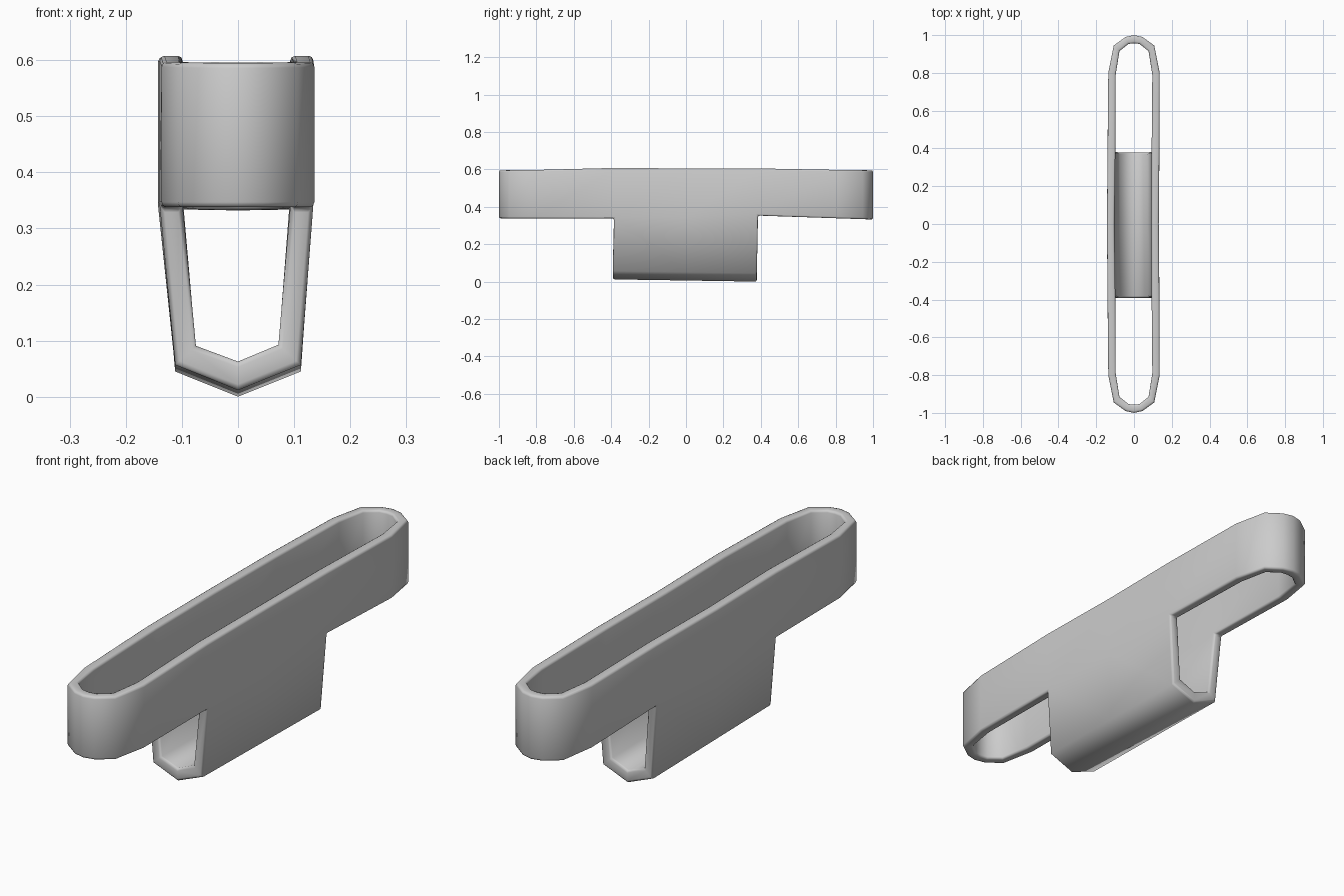
import bpy, bmesh, math

if "Cube" in bpy.data.objects:
    bpy.data.objects.remove(bpy.data.objects["Cube"])

HALF = 0.385  # half length of the lower trough


def lerp(table, y):
    for (a, u), (b, v) in zip(table, table[1:]):
        if y <= b:
            return u + (v - u) * (y - a) / (b - a)
    return table[-1][1]


# hand-made waviness of the upper rim and the lower edge
RIM = [(-1, 0.60), (-0.6, 0.604), (-0.38, 0.613), (0, 0.610), (0.25, 0.615), (0.5, 0.606), (1, 0.60)]
LOWER = [(-1, 0.343), (-0.385, 0.343), (0.385, 0.358), (1, 0.337)]


def shift(y):
    return -0.006 * max(0, 1 - abs(y) / 0.7)


# quarter outline of the band, outer and inner, from the middle to the end
outer_q = [(0.137, 0), (0.137, HALF), (0.136, 0.8), (0.107, 0.945), (0.045, 0.99), (0, 1.0)]
inner_q = [(0.098, 0), (0.096, HALF), (0.097, 0.79), (0.077, 0.915), (0.03, 0.953), (0, 0.957)]


def full(q):
    right_back = q
    left_back = [(-x, y) for x, y in reversed(q[:-1])]
    left_front = [(-x, -y) for x, y in q[1:]]
    right_front = [(x, -y) for x, y in reversed(q[1:-1])]
    return right_back + left_back + left_front + right_front


bm = bmesh.new()


def ring(q, table):
    return [bm.verts.new((x + shift(y), y, lerp(table, y))) for x, y in full(q)]


# band: closed upright loop, open underneath where the trough joins
ot, it = ring(outer_q, RIM), ring(inner_q, RIM)
ob, ib = ring(outer_q, LOWER), ring(inner_q, LOWER)
n = len(ot)
for i in range(n):
    j = (i + 1) % n
    bm.faces.new((ot[i], it[i], it[j], ot[j]))
    bm.faces.new((ob[i], ob[j], ot[j], ot[i]))
    bm.faces.new((it[i], it[j], ib[j], ib[i]))
    if abs(ob[i].co.y) > HALF + 0.01 or abs(ob[j].co.y) > HALF + 0.01:
        bm.faces.new((ob[i], ib[i], ib[j], ob[j]))

# trough: V-bottomed section hung from the middle of the band
outer_s = [(0.112, 0.05), (0, 0.005), (-0.112, 0.05)]
inner_s = [(0.072, 0.086), (0, 0.056), (-0.075, 0.084)]


def find(verts, side, y):
    return next(v for v in verts if v.co.x * side > 0 and abs(v.co.y - y) < 1e-4)


def chain(verts, section, y):
    y2, dz = y - 0.006, 0.006 * (1 - y / HALF)
    mid = [bm.verts.new((x, y2, z + dz)) for x, z in section]
    return [find(verts, 1, y)] + mid + [find(verts, -1, y)]


ends = [(chain(ob, outer_s, y), chain(ib, inner_s, y)) for y in (-HALF, 0, HALF)]
for (oa, ia), (oc, ic) in zip(ends, ends[1:]):
    for k in range(4):
        bm.faces.new((oa[k], oa[k + 1], oc[k + 1], oc[k]))
        bm.faces.new((ia[k], ic[k], ic[k + 1], ia[k + 1]))
for o, i in (ends[0], ends[-1]):
    for k in range(4):
        bm.faces.new((o[k], i[k], i[k + 1], o[k + 1]))

bmesh.ops.recalc_face_normals(bm, faces=bm.faces[:])
low = min(v.co.z for v in bm.verts)
bmesh.ops.translate(bm, verts=bm.verts[:], vec=(0, 0, -low))
mesh = bpy.data.meshes.new("band_with_trough")
bm.to_mesh(mesh)
bm.free()
obj = bpy.data.objects.new("band_with_trough", mesh)
bpy.context.collection.objects.link(obj)

# softened rims
bev = obj.modifiers.new("rim", "BEVEL")
bev.width, bev.segments = 0.009, 2
bev.limit_method, bev.angle_limit = "ANGLE", math.radians(72)
bpy.context.view_layer.objects.active = obj
obj.select_set(True)
bpy.ops.object.modifier_apply(modifier="rim")
bpy.ops.object.shade_smooth_by_angle(angle=math.radians(65))
